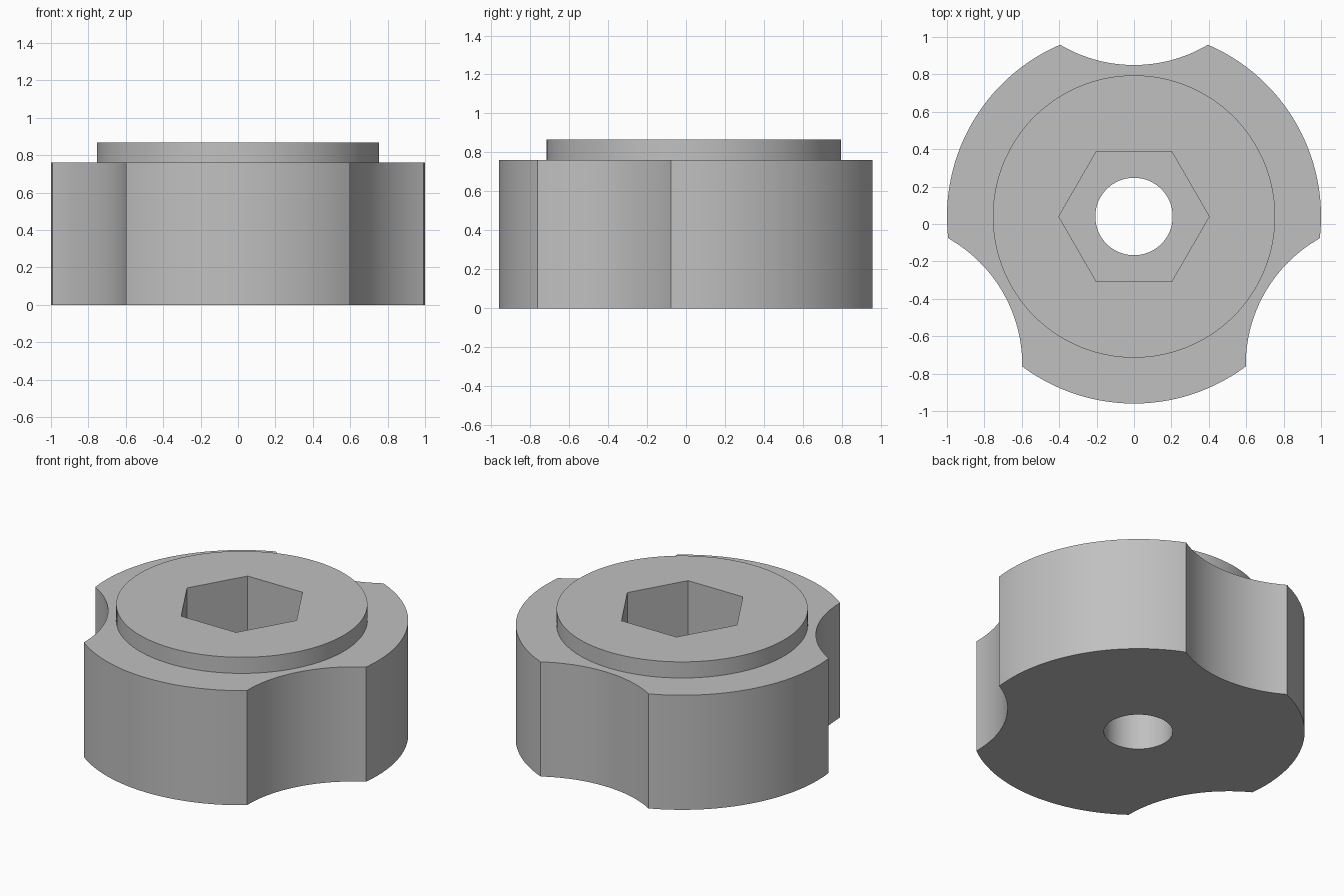
import bpy
from math import radians, sin, cos

if "Cube" in bpy.data.objects:
    bpy.data.objects.remove(bpy.data.objects["Cube"], do_unlink=True)

CENTRE_Y = 0.04
BODY_TOP, BOSS_TOP = 0.76, 0.867
SOCKET_FLOOR = 0.43

grey = bpy.data.materials.new("plain grey")
grey.use_nodes = True
grey.diffuse_color = (0.53, 0.53, 0.53, 1)
grey.node_tree.nodes["Principled BSDF"].inputs["Base Color"].default_value = grey.diffuse_color


def prism(name, radius, z0, z1, sides=128, x=0, y=0, turn=0):
    """Upright cylinder or prism, placed relative to the knob axis."""
    bpy.ops.mesh.primitive_cylinder_add(
        vertices=sides, radius=radius, depth=z1 - z0,
        location=(x, y + CENTRE_Y, (z0 + z1) / 2), rotation=(0, 0, turn))
    obj = bpy.context.object
    obj.name = name
    obj.data.materials.append(grey)
    return obj


def combine(target, other, operation):
    """Apply a boolean and discard the helper."""
    mod = target.modifiers.new(operation, 'BOOLEAN')
    mod.operation = operation
    mod.solver = 'EXACT'
    mod.object = other
    bpy.context.view_layer.objects.active = target
    bpy.ops.object.modifier_apply(modifier=mod.name)
    bpy.data.objects.remove(other, do_unlink=True)


# Round body with a raised boss on top
knob = prism("knob_body", 1.0, 0, BODY_TOP)
combine(knob, prism("boss", 0.755, BODY_TOP - 0.1, BOSS_TOP), 'UNION')

# Three finger scallops around the rim
for angle in (90, 210, 330):
    a = radians(angle)
    scallop = prism("scallop_cutter", 0.775, -0.2, 1.2, 160,
                    1.585 * cos(a), 1.585 * sin(a))
    combine(knob, scallop, 'DIFFERENCE')

# Hexagonal nut socket, then the through hole
socket = prism("socket_cutter", 0.402, SOCKET_FLOOR, 1.2, 6, turn=radians(30))
combine(knob, socket, 'DIFFERENCE')
combine(knob, prism("hole_cutter", 0.207, -0.2, 1.2, 64), 'DIFFERENCE')

# Smooth curved walls, crisp edges
bpy.ops.object.select_all(action='DESELECT')
knob.select_set(True)
bpy.context.view_layer.objects.active = knob
bpy.ops.object.shade_smooth_by_angle(angle=radians(25))
